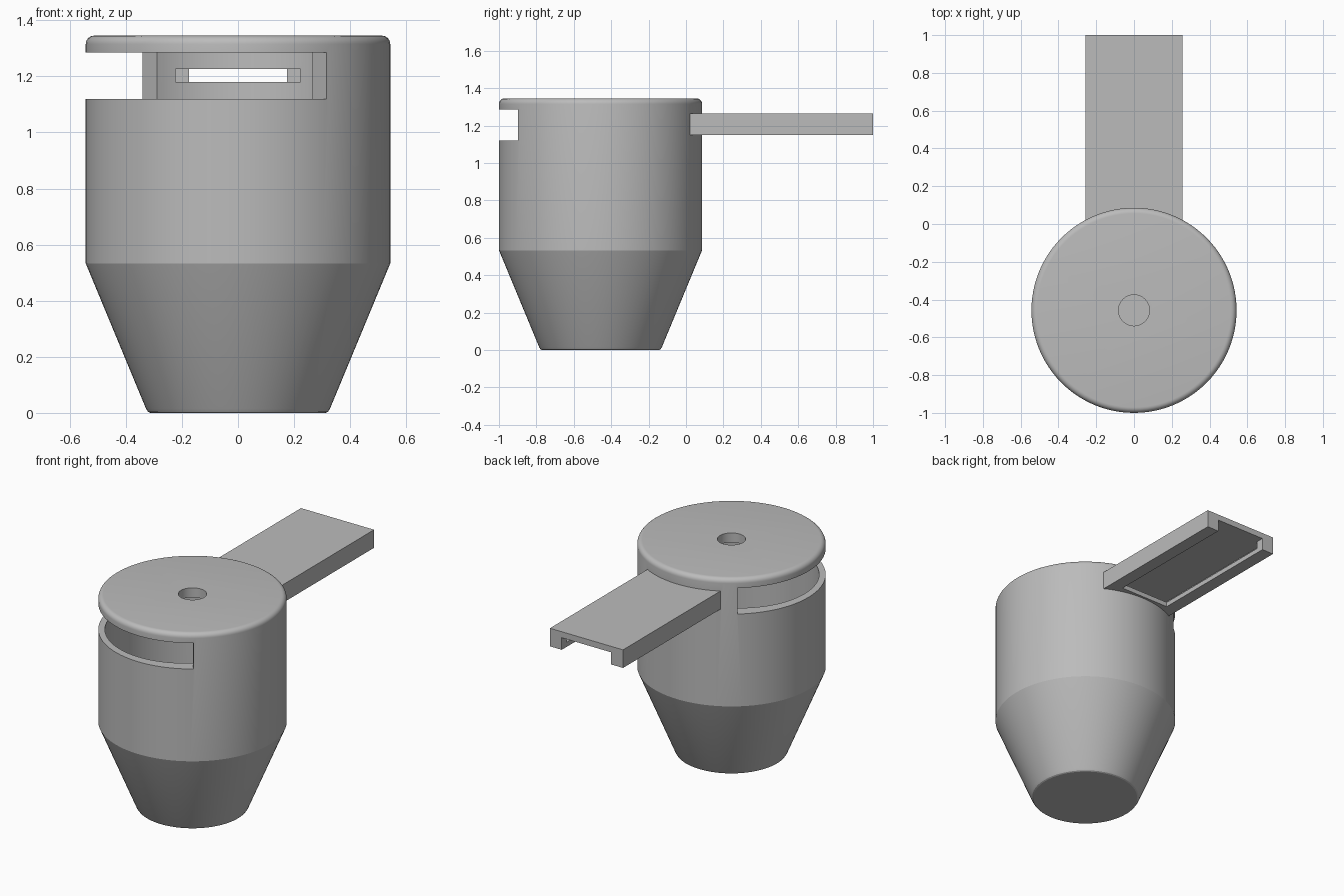
import bpy, bmesh, math
from mathutils import Vector

cube = bpy.data.objects.get("Cube")
if cube:
    bpy.data.objects.remove(cube, do_unlink=True)

CENTRE = Vector((0, -0.457, 0))
SLOT_DIR = Vector((-0.797, -0.604, 0))
SLOT_BOTTOM, SLOT_TOP = 1.12, 1.285

grey = bpy.data.materials.new("plain grey")
grey.use_nodes = True
colour = (0.5, 0.5, 0.5, 1)
grey.diffuse_color = colour
grey.node_tree.nodes["Principled BSDF"].inputs["Base Color"].default_value = colour


def add_object(name, bm):
    bmesh.ops.recalc_face_normals(bm, faces=bm.faces)
    mesh = bpy.data.meshes.new(name)
    bm.to_mesh(mesh)
    bm.free()
    obj = bpy.data.objects.new(name, mesh)
    bpy.context.collection.objects.link(obj)
    mesh.materials.append(grey)
    return obj


def lathe(name, profile, centre, sides=96):
    """Closed solid of revolution from (radius, height) points."""
    bm = bmesh.new()
    rings = []
    for r, z in profile:
        rings.append([bm.verts.new((centre.x + r * math.cos(2 * math.pi * i / sides),
                                    centre.y + r * math.sin(2 * math.pi * i / sides), z))
                      for i in range(sides)])
    for low, high in zip(rings, rings[1:]):
        for i in range(sides):
            j = (i + 1) % sides
            bm.faces.new((low[i], low[j], high[j], high[i]))
    bm.faces.new(rings[0])
    bm.faces.new(rings[-1])
    return add_object(name, bm)


def box(name, x, y, z):
    """Box from three (low, high) ranges."""
    bm = bmesh.new()
    bmesh.ops.create_cube(bm, size=1)
    for v in bm.verts:
        v.co = [(a + b) / 2 + c * (b - a) for (a, b), c in zip((x, y, z), v.co)]
    return add_object(name, bm)


def combine(target, tool, operation):
    mod = target.modifiers.new(operation.title(), "BOOLEAN")
    mod.operation, mod.solver, mod.object = operation, "EXACT", tool
    bpy.context.view_layer.objects.active = target
    bpy.ops.object.modifier_apply(modifier=mod.name)
    bpy.data.objects.remove(tool, do_unlink=True)


# Outer shell with a tapered foot and rounded top rim
rim = [(0.513 + 0.03 * math.cos(a), 1.315 + 0.03 * math.sin(a))
       for a in (math.radians(d) for d in range(0, 91, 15))]
container = lathe("container_with_handle",
                  [(0.313, 0), (0.321, 0.004), (0.328, 0.015), (0.543, 0.533)] + rim, CENTRE)

# Flat handle joined to the back
combine(container, box("handle", (-0.257, 0.257), (0, 1), (1.15, 1.265)), "UNION")

# Hollow inside, set slightly towards the open side
bore = CENTRE + SLOT_DIR * 0.045
combine(container, lathe("cavity", [(0.25, 0.06), (0.46, 0.55), (0.46, SLOT_TOP)], bore),
        "DIFFERENCE")

# Side slot covering half of the wall
slot = box("slot", (0, 1.2), (-1, 1), (SLOT_BOTTOM, SLOT_TOP))
slot.rotation_euler.z = math.atan2(SLOT_DIR.y, SLOT_DIR.x)
slot.location = (-0.014, -0.464, 0)
bpy.context.view_layer.update()
combine(container, slot, "DIFFERENCE")

# Undercut groove through the wall and handle, and the open channel below it
combine(container, box("groove", (-0.222, 0.222), (-0.2, 0.95), (1.18, 1.227)), "DIFFERENCE")
combine(container, box("channel", (-0.174, 0.174), (0.1, 1.1), (1.1, 1.227)), "DIFFERENCE")

# Round hole in the lid
combine(container, lathe("lid_hole", [(0.082, 1.2), (0.082, 1.4)], CENTRE, 48), "DIFFERENCE")

bpy.ops.object.select_all(action="DESELECT")
container.select_set(True)
bpy.context.view_layer.objects.active = container
bpy.ops.object.shade_smooth_by_angle(angle=math.radians(20))
